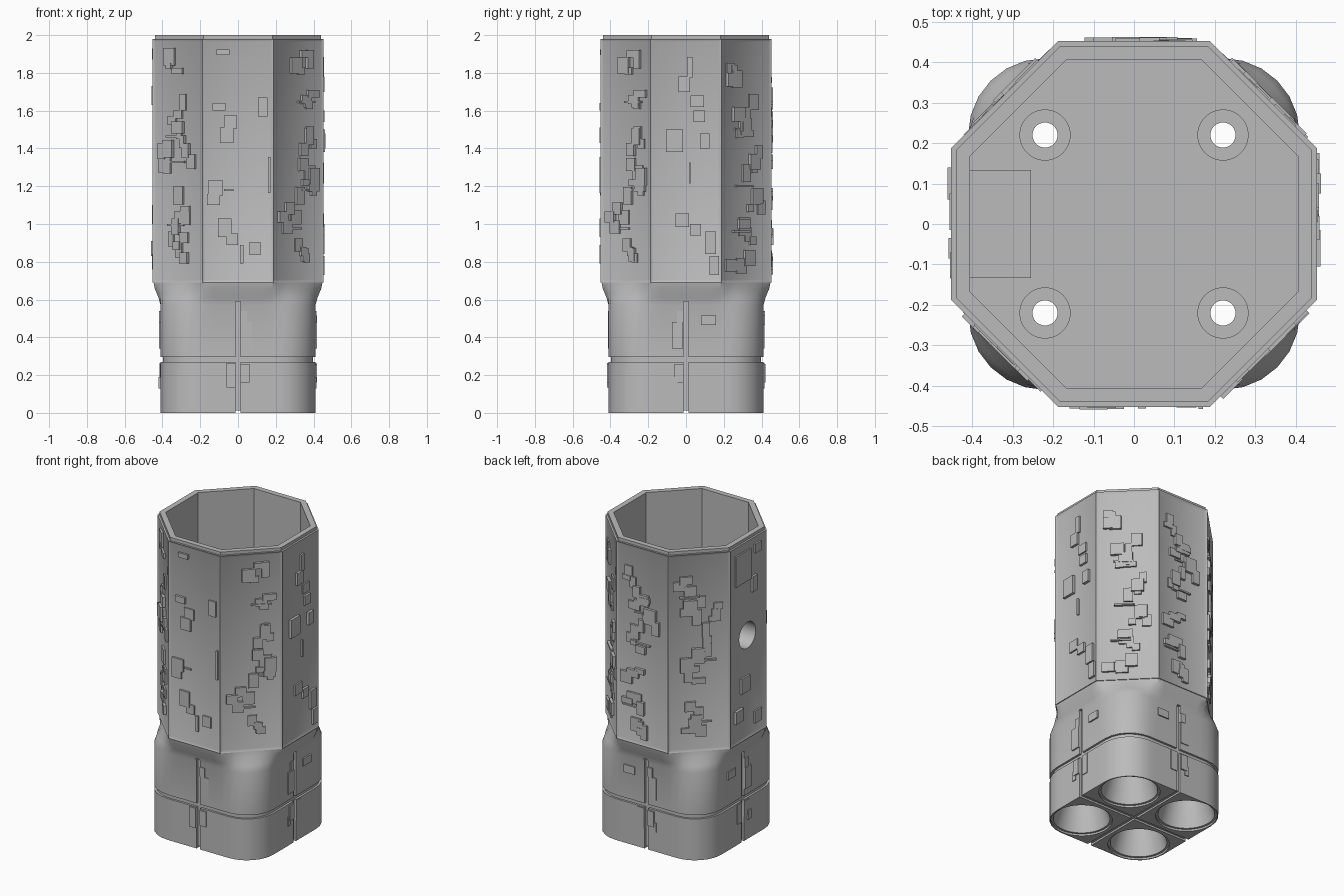
import bpy, bmesh, math, random
from math import sin, cos, pi, radians
from mathutils import Matrix, Vector

random.seed(7)
cube = bpy.data.objects.get("Cube")
if cube:
    bpy.data.objects.remove(cube, do_unlink=True)

grey = bpy.data.materials.new("hull grey")
grey.use_nodes = True
grey.diffuse_color = (0.5, 0.5, 0.5, 1)
grey.node_tree.nodes["Principled BSDF"].inputs["Base Color"].default_value = (0.5, 0.5, 0.5, 1)


def finish(name, bm):
    bmesh.ops.recalc_face_normals(bm, faces=bm.faces)
    mesh = bpy.data.meshes.new(name)
    bm.to_mesh(mesh)
    bm.free()
    mesh.materials.append(grey)
    ob = bpy.data.objects.new(name, mesh)
    bpy.context.collection.objects.link(ob)
    return ob


def loft(rings):
    """Closed solid through equal rings of points, capped at both ends."""
    bm = bmesh.new()
    loops = [[bm.verts.new(p) for p in ring] for ring in rings]
    sides = []
    for a, b in zip(loops, loops[1:]):
        n = len(a)
        sides.append([bm.faces.new((a[i], a[(i + 1) % n], b[(i + 1) % n], b[i])) for i in range(n)])
    bm.faces.new(loops[0])
    bm.faces.new(loops[-1])
    return bm, sides


def add_box(bm, lo, hi, matrix=Matrix()):
    lo, hi = Vector(lo), Vector(hi)
    place = matrix @ Matrix.Translation((lo + hi) / 2) @ Matrix.Diagonal((*(hi - lo), 1))
    bmesh.ops.create_cube(bm, size=1, matrix=place)


def box(name, lo, hi, matrix=Matrix()):
    bm = bmesh.new()
    add_box(bm, lo, hi, matrix)
    return finish(name, bm)


def activate(ob):
    bpy.ops.object.select_all(action='DESELECT')
    ob.select_set(True)
    bpy.context.view_layer.objects.active = ob


def cut(cutter, *targets):
    cutter.hide_render = True
    for ob in targets:
        mod = ob.modifiers.new("cut", 'BOOLEAN')
        mod.object, mod.operation, mod.solver = cutter, 'DIFFERENCE', 'EXACT'
        activate(ob)
        bpy.ops.object.modifier_apply(modifier=mod.name)
    bpy.data.objects.remove(cutter, do_unlink=True)


def circle(r, z, cx=0, cy=0, n=40):
    return [(cx + r * cos(2 * pi * i / n), cy + r * sin(2 * pi * i / n), z) for i in range(n)]


def octagon(flat, z):
    r = flat / cos(pi / 8)
    return [(r * cos(pi / 8 + i * pi / 4), r * sin(pi / 8 + i * pi / 4), z) for i in range(8)]


# Base outline: rounded square that blends into the octagon
C, R, N = 0.22, 0.19, 64


def square_radius(t):
    x, y = sorted((abs(cos(t)), abs(sin(t))))
    if (C + R) * x / y <= C:
        return (C + R) / y
    s = C * (x + y)
    return s + math.sqrt(s * s - 2 * C * C + R * R)


def octagon_radius(t):
    return 0.447 / cos((t + pi / 8) % (pi / 4) - pi / 8)


def base_ring(z, blend=0.0, inset=0.0):
    pts = []
    for i in range(N):
        t = 2 * pi * i / N
        r = square_radius(t) * (1 - blend) + octagon_radius(t) * blend - inset
        pts.append((r * cos(t), r * sin(t), z))
    return pts


bm, _ = loft([base_ring(0), base_ring(0.27), base_ring(0.27, inset=0.014),
              base_ring(0.295, inset=0.014), base_ring(0.295), base_ring(0.57),
              base_ring(0.61, 0.3), base_ring(0.66, 0.85), base_ring(0.69, 1)])
base = finish("engine_base", bm)

# Octagonal hull with open top, recessed side panels and floor
bm, sides = loft([octagon(f, z) for f, z in (
    (0.452, 0.69), (0.452, 1.98), (0.44, 1.98), (0.44, 2.0), (0.405, 2.0), (0.405, 0.71))])
bmesh.ops.recalc_face_normals(bm, faces=bm.faces)
bmesh.ops.inset_individual(bm, faces=sides[0], thickness=0.022, depth=-0.008)
hull = finish("octagon_hull", bm)

# Side port with its inner housing
housing = box("port_housing", (-0.405, -0.133, 1.23), (-0.255, 0.133, 1.49))
bm, _ = loft([circle(0.085, -0.6), circle(0.085, -0.275)])
bmesh.ops.transform(bm, matrix=Matrix.Translation((0, 0, 1.36)) @ Matrix.Rotation(pi / 2, 4, 'Y'),
                    verts=bm.verts)
cut(finish("port_cutter", bm), hull, housing)

# Seams up the middle of each side and across the bottom
for k in range(4):
    turn = Matrix.Rotation(k * pi / 2, 4, 'Z')
    cut(box("seam_cutter", (-0.013, -0.5, -0.1), (0.013, -0.396, 0.59), turn), base)
for k in range(2):
    turn = Matrix.Rotation(k * pi / 2, 4, 'Z')
    cut(box("bottom_cutter", (-0.013, -0.5, -0.1), (0.013, 0.5, 0.012), turn), base)

# Four conical nozzles running up through the floor
for cx in (-C, C):
    for cy in (-C, C):
        bm, _ = loft([circle(r, z, cx, cy) for r, z in (
            (0.182, -0.1), (0.182, 0.012), (0.168, 0.012), (0.031, 0.5), (0.031, 0.69),
            (0.062, 0.69), (0.062, 0.8))])
        cut(finish("nozzle_cutter", bm), base, hull)

# Surface plates: each is centre across, centre height, width, height
FRONT = ((-.08, 1.91, .07, .03), (.13, 1.62, .05, .1), (-.1, 1.62, .07, .04), (-.04, 1.54, .07, .07),
         (-.06, 1.47, .07, .08), (-.12, 1.19, .08, .08), (-.13, 1.13, .07, .06), (.165, 1.26, .012, .19),
         (-.05, 1.18, .05, .01), (-.07, .98, .07, .1), (-.03, .92, .06, .06), (.09, .87, .06, .07),
         (.02, .84, .02, .1))
LEFT = ((.02, 1.83, .03, .11), (-.01, 1.74, .06, .08), (.06, 1.65, .07, .06), (-.06, 1.44, .09, .12),
        (.07, 1.57, .06, .06), (.1, 1.44, .05, .08), (.02, 1.27, .01, .11), (-.02, 1.02, .07, .07),
        (.05, .97, .06, .06), (.13, .9, .06, .12), (.15, .78, .05, .1))
PORT = ((-.03, 1.05, .09, .1), (-.05, 1.82, .16, .2), (.1, 1.9, .06, .06), (.1, .8, .07, .08),
        (.06, 1.68, .05, .1), (-.1, .87, .08, .08))


def random_plates():
    """Short overlapping chains of plates, with a few thin strips."""
    plates = []
    for row in range(7):
        u, z = random.uniform(-.1, .1), .82 + row * .165
        for _ in range(4):
            w, h = random.uniform(.035, .085), random.uniform(.03, .1)
            u = max(-.115, min(.115, u))
            z = max(.78, min(1.9, z))
            plates.append((u, z, w, h))
            u += random.choice((-1, 1)) * w * .75
            z += random.choice((-1, 1)) * h * .75
        if row % 2:
            plates.append((u * .5, z, .12, .01))
    return plates


for k in range(8):
    turn = Matrix.Rotation(k * pi / 4, 4, 'Z')
    known = {0: FRONT, 2: LEFT, 6: PORT}
    bm = bmesh.new()
    for u, z, w, h in known.get(k) or random_plates():
        add_box(bm, (u - w / 2, -random.uniform(.452, .463), z - h / 2), (u + w / 2, -.435, z + h / 2), turn)
    finish("hull_plates_%d" % k, bm)

# Small plates beside the seams of the base
BASE = ((-.037, .2, .046, .13), (.037, .21, .046, .1), (.03, .51, .035, .06), (.045, .41, .06, .14),
        (-.12, .49, .08, .05), (.06, .16, .03, .06))
for k in range(4):
    turn = Matrix.Rotation(k * pi / 2, 4, 'Z')
    flip = -1 if k == 1 else 1
    bm = bmesh.new()
    for u, z, w, h in BASE[:4] if k == 0 else BASE:
        u *= flip
        add_box(bm, (u - w / 2, -random.uniform(.414, .42), z - h / 2), (u + w / 2, -.4, z + h / 2), turn)
    finish("base_plates_%d" % k, bm)

activate(base)
bpy.ops.object.shade_smooth_by_angle(angle=radians(28))
for ob in (hull, housing):
    activate(ob)
    bpy.ops.object.shade_smooth_by_angle(angle=radians(28))
